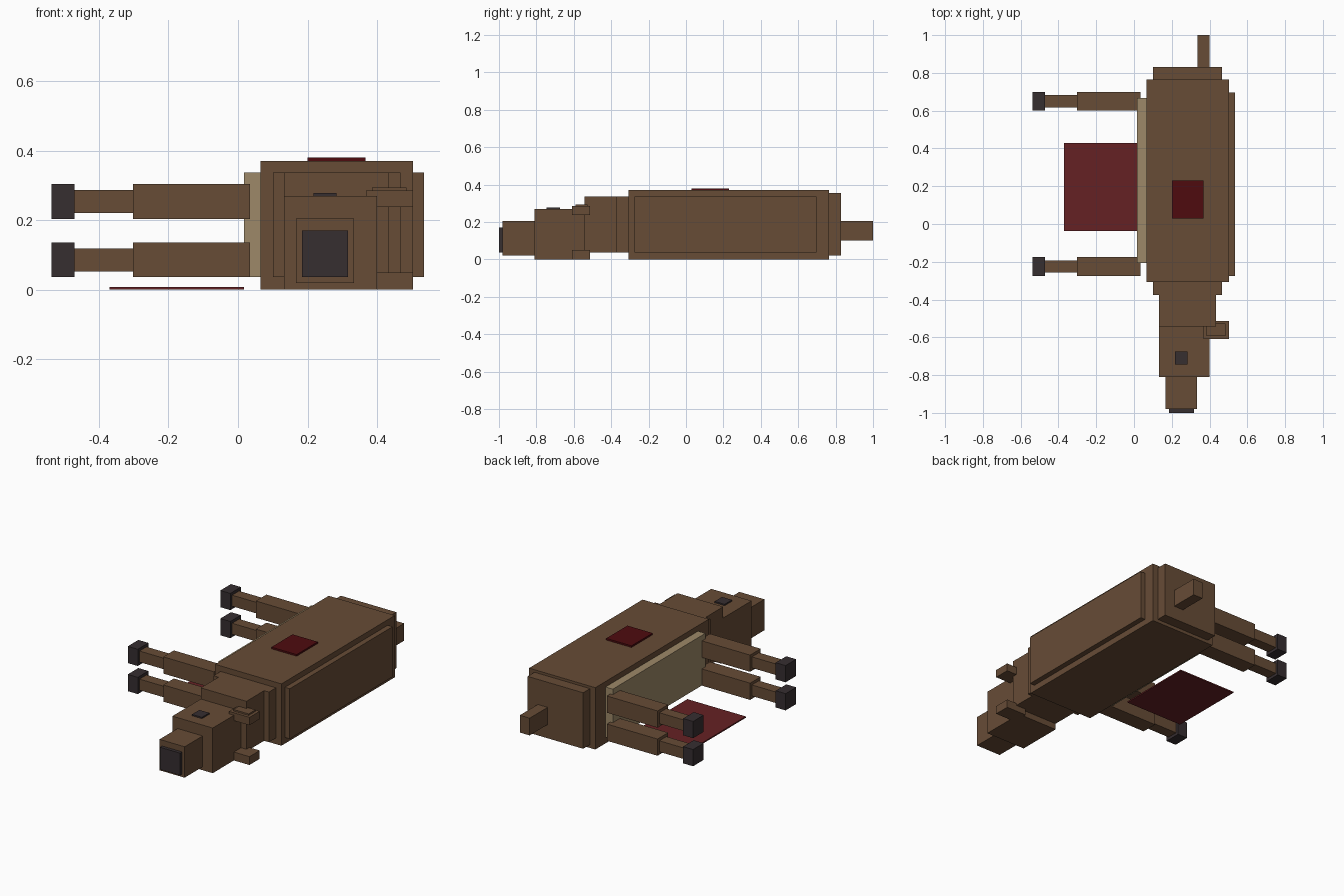
import bpy
import bmesh

if "Cube" in bpy.data.objects:
    bpy.data.objects.remove(bpy.data.objects["Cube"])


def material(name, rgb):
    """Flat colour given as sRGB 0-255, stored as linear."""
    m = bpy.data.materials.new(name)
    lin = [(c / 255 / 12.92) if c / 255 <= 0.04045 else ((c / 255 + 0.055) / 1.055) ** 2.4 for c in rgb]
    m.diffuse_color = (*lin, 1.0)
    m.use_nodes = True
    m.node_tree.nodes["Principled BSDF"].inputs["Base Color"].default_value = m.diffuse_color
    return m


hide = material("brown hide", (103, 76, 54))
tan = material("tan belly", (157, 137, 104))
dark = material("dark hoof", (54, 46, 48))
red = material("pool red", (101, 33, 36))
deep_red = material("wound red", (78, 11, 15))


def box(name, x, y, z, mat):
    """Axis-aligned box from its (min, max) extents."""
    bm = bmesh.new()
    bmesh.ops.create_cube(bm, size=1)
    for v in bm.verts:
        v.co = [r[0] if c < 0 else r[1] for c, r in zip(v.co, (x, y, z))]
    mesh = bpy.data.meshes.new(name)
    bm.to_mesh(mesh)
    bm.free()
    mesh.materials.append(mat)
    obj = bpy.data.objects.new(name, mesh)
    bpy.context.collection.objects.link(obj)
    return obj


# Torso, lying on its side with the belly towards -x
box("body", (0.065, 0.503), (-0.308, 0.765), (0.0, 0.37), hide)
box("back_ridge", (0.48, 0.535), (-0.275, 0.697), (0.037, 0.337), hide)
box("belly", (0.017, 0.085), (-0.207, 0.668), (0.037, 0.337), tan)
box("rump", (0.10, 0.467), (0.74, 0.83), (0.02, 0.355), hide)
box("chest", (0.10, 0.467), (-0.375, -0.29), (0.037, 0.337), hide)
box("tail", (0.335, 0.40), (0.81, 1.0), (0.102, 0.205), hide)

# Neck and head
box("neck", (0.133, 0.435), (-0.542, -0.36), (0.037, 0.337), hide)
box("head", (0.133, 0.40), (-0.81, -0.53), (0.0, 0.27), hide)
box("snout", (0.167, 0.333), (-0.98, -0.80), (0.02, 0.205), hide)
box("nose", (0.184, 0.317), (-1.0, -0.975), (0.037, 0.17), dark)
box("eye", (0.217, 0.283), (-0.745, -0.675), (0.26, 0.278), dark)

# Ears
box("upper_ear", (0.368, 0.503), (-0.61, -0.513), (0.238, 0.285), hide)
box("upper_ear_fold", (0.385, 0.485), (-0.592, -0.527), (0.28, 0.294), hide)
box("lower_ear", (0.368, 0.503), (-0.61, -0.513), (0.0, 0.05), hide)

# Four legs, each with a thigh, shin and hoof
for end, y in (("front", -0.225), ("hind", 0.65)):
    for side, z in (("lower", 0.086), ("upper", 0.254)):
        for part, x, r, mat in (("thigh", (-0.302, 0.034), 0.05, hide),
                                ("shin", (-0.48, -0.30), 0.033, hide),
                                ("hoof", (-0.537, -0.471), 0.05, dark)):
            box(f"{end}_{side}_{part}", x, (y - r, y + r), (z - r, z + r), mat)

# Wound on the flank and pool on the ground
box("wound", (0.20, 0.367), (0.03, 0.23), (0.365, 0.38), deep_red)
box("pool", (-0.37, 0.017), (-0.037, 0.43), (0.0, 0.008), red)
